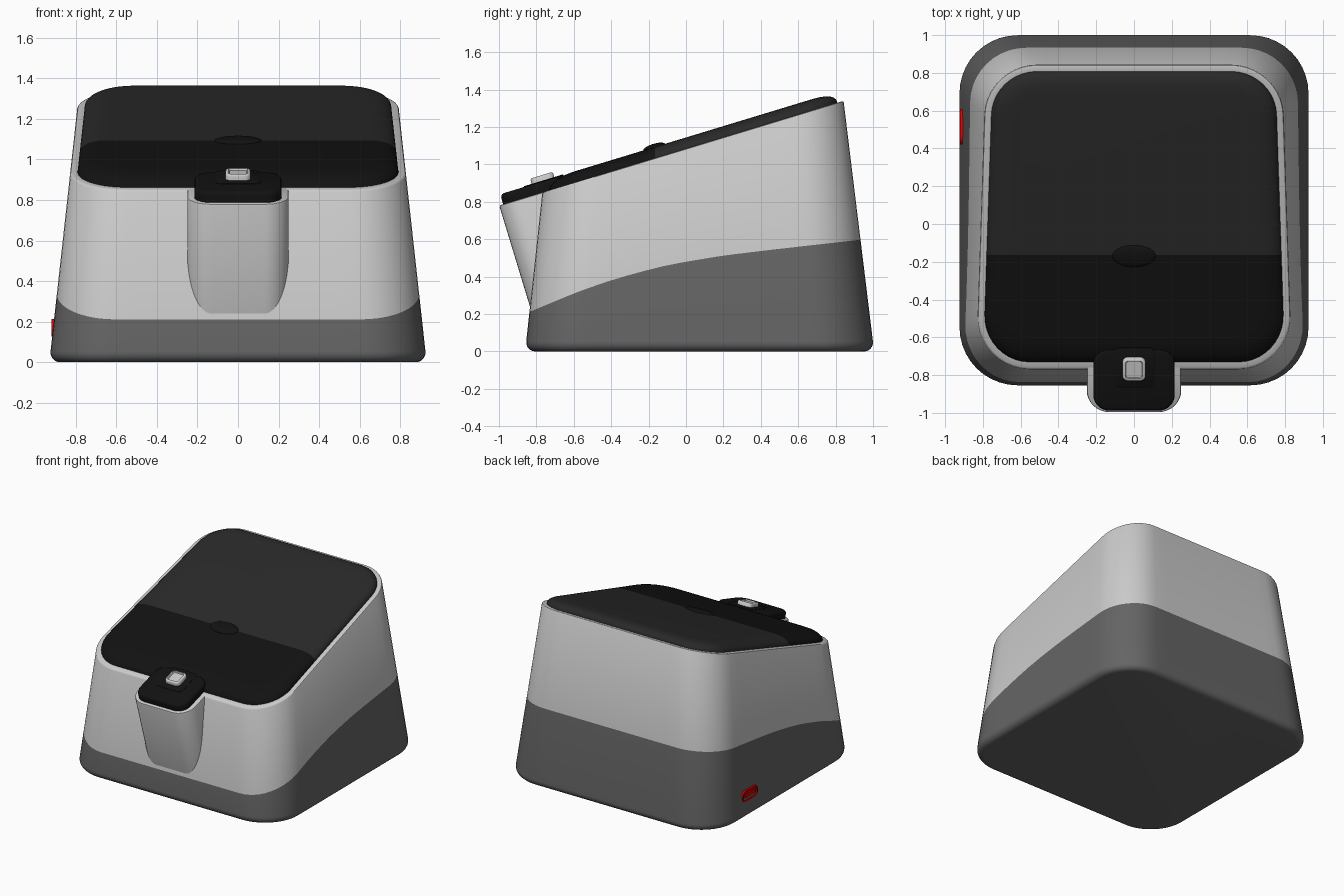
import bpy, bmesh, math
from mathutils import Matrix, Vector

if "Cube" in bpy.data.objects:
    bpy.data.objects.remove(bpy.data.objects["Cube"])

SLOPE = 0.304


def material(name, rgb):
    m = bpy.data.materials.new(name)
    m.diffuse_color = (*rgb, 1)
    m.use_nodes = True
    m.node_tree.nodes["Principled BSDF"].inputs["Base Color"].default_value = m.diffuse_color
    return m


dark = material("dark_grey", (0.13, 0.13, 0.13))
black = material("black", (0.006, 0.006, 0.006))
charcoal = material("charcoal", (0.022, 0.022, 0.022))
red = material("red", (0.8, 0.0, 0.0))


def rounded_rect(hx, y0, y1, r, n=10, m=12):
    """Rounded rectangle outline with subdivided straight sides."""
    corners = [(hx - r, y1 - r), (-hx + r, y1 - r), (-hx + r, y0 + r), (hx - r, y0 + r)]
    arcs = [[Vector((cx + r * math.cos(a), cy + r * math.sin(a)))
             for a in [math.pi / 2 * (k + i / n) for i in range(n + 1)]]
            for k, (cx, cy) in enumerate(corners)]
    pts = []
    for k in range(4):
        a, b = arcs[k][-1], arcs[(k + 1) % 4][0]
        pts += arcs[k] + [a.lerp(b, j / m) for j in range(1, m)]
    return pts


def body_plan(z, d):
    """Horizontal section of the tapered body at height z, inset by d."""
    return rounded_rect(0.93 - 0.11 * z - d, -0.86 + 0.108 * z + d,
                        1.006 - 0.122 * z - d, max(0.31 - 0.03 * z - d, 0.04))


def body_ring(height, d=0.0):
    """Section of the body along the surface z = height(y)."""
    out = []
    for i in range(len(body_plan(0, d))):
        z = 0.5
        for _ in range(6):
            p = body_plan(z, d)[i]
            z = height(p.y)
        out.append((p.x, p.y, z))
    return out


def loft(name, rings, mat=None, cap_start=False, cap_end=False, matrix=None, split=None):
    bm = bmesh.new()
    loops = [[bm.verts.new(c) for c in ring] for ring in rings]
    for a, b in zip(loops, loops[1:]):
        for i in range(len(a)):
            j = (i + 1) % len(a)
            bm.faces.new((a[i], a[j], b[j], b[i]))
    if cap_start:
        bm.faces.new(loops[0][::-1])
    if cap_end:
        bm.faces.new(loops[-1])
    if split is not None:
        bmesh.ops.bisect_plane(bm, geom=bm.verts[:] + bm.edges[:] + bm.faces[:],
                               plane_co=(0, split, 0), plane_no=(0, 1, 0))
        for f in bm.faces:
            f.material_index = int(f.calc_center_bounds().y > split)
    me = bpy.data.meshes.new(name)
    if matrix:
        bm.transform(matrix)
    bm.to_mesh(me)
    bm.free()
    ob = bpy.data.objects.new(name, me)
    bpy.context.collection.objects.link(ob)
    for m in (mat if isinstance(mat, list) else [mat] if mat else []):
        me.materials.append(m)
    smooth(ob)
    return ob


def smooth(ob):
    bpy.ops.object.select_all(action='DESELECT')
    ob.select_set(True)
    bpy.context.view_layer.objects.active = ob
    bpy.ops.object.shade_smooth_by_angle(angle=math.radians(35))


def prism(name, hx, y0, y1, r, profile, mat, matrix):
    """Rounded block described by (inset, height) steps."""
    rings = [[(p.x, p.y, z) for p in rounded_rect(hx - d, y0 + d, y1 - d, max(r - d, 0.004), 8, 2)]
             for d, z in profile]
    return loft(name, rings, mat, True, True, matrix)


def top(h=0.0):
    return lambda y: 0.85 + SLOPE * (y + 0.77) + h


# Curved seam between base and shell, interpolated from a side profile
SEAM = [(-1.2, 0.03), (-0.84, 0.21), (-0.6, 0.31), (-0.45, 0.365), (-0.3, 0.41), (-0.15, 0.45),
        (0, 0.48), (0.2, 0.513), (0.45, 0.543), (0.93, 0.597), (1.2, 0.625)]


def seam(y):
    for (a, za), (b, zb) in zip(SEAM, SEAM[1:]):
        if y <= b:
            return za + (zb - za) * (y - a) / (b - a)
    return SEAM[-1][1]


# Dark base with rounded foot edge
R = 0.055
foot = []
for i in range(7):
    a = math.pi / 2 * i / 6
    foot.append(body_ring(lambda y, z=R * (1 - math.cos(a)): z, R * (1 - math.sin(a))))
loft("base", foot + [body_ring(seam)], dark, cap_start=True)

# Light shell with a rim
loft("shell", [body_ring(seam), body_ring(top(-0.01)), body_ring(top(-0.003), 0.003),
               body_ring(top(), 0.009), body_ring(top(), 0.036), body_ring(top(-0.04), 0.036)])

# Black top panel, two tones
steps = [(0.036, -0.03), (0.036, 0.01), (0.041, 0.022), (0.052, 0.034), (0.07, 0.045),
         (0.095, 0.053), (0.125, 0.058), (0.16, 0.06)]
loft("top_panel", [body_ring(top(h), d) for d, h in steps], [black, charcoal],
     cap_end=True, split=-0.165)

# Oval bump where the tones meet
tilt = Matrix.Rotation(math.atan(SLOPE), 4, 'X')
bpy.ops.mesh.primitive_uv_sphere_add(segments=40, ring_count=20, radius=1)
bump = bpy.context.object
bump.name = "panel_bump"
bump.data.transform(Matrix.Translation((0, -0.17, top(0.06)(-0.17))) @ tilt
                    @ Matrix.Diagonal((0.115, 0.06, 0.018, 1)))
bump.data.materials.append(black)
smooth(bump)

# Front tab, perpendicular to the sloping top
frame = Matrix.Translation((0, -0.75, top()(-0.75))) @ tilt
prism("front_tab", 0.25, -0.26, 0.12, 0.12,
      [(0, -0.6), (0, -0.01), (0.003, -0.003), (0.009, 0)], None, frame)
prism("tab_panel", 0.215, -0.238, 0.11, 0.085,
      [(0, -0.02), (0, 0.035), (0.004, 0.046), (0.011, 0.053), (0.022, 0.056)], black, frame)
prism("tab_pad", 0.11, -0.105, 0.115, 0.03, [(0, 0.04), (0, 0.058), (0.003, 0.06)], black, frame)
prism("tab_button", 0.062, -0.06, 0.066, 0.03,
      [(0, 0.04), (0, 0.08), (0.003, 0.086), (0.008, 0.089), (0.016, 0.089), (0.02, 0.08)], None, frame)

# Red port on the left side
side = Matrix(((0, 0, -1, -0.911), (-1, 0, 0, 0.515), (0, 1, 0, 0.17), (0, 0, 0, 1)))
prism("port_shell", 0.095, -0.043, 0.043, 0.0425,
      [(0, -0.03), (0, 0.009), (0.012, 0.009), (0.012, 0.001)], red, side)
prism("port_tongue", 0.062, -0.012, 0.012, 0.008, [(0, -0.01), (0, 0.008)], red, side)

# Consistent outward normals
for ob in bpy.data.objects:
    bm = bmesh.new()
    bm.from_mesh(ob.data)
    bmesh.ops.recalc_face_normals(bm, faces=bm.faces)
    bm.to_mesh(ob.data)
    bm.free()
